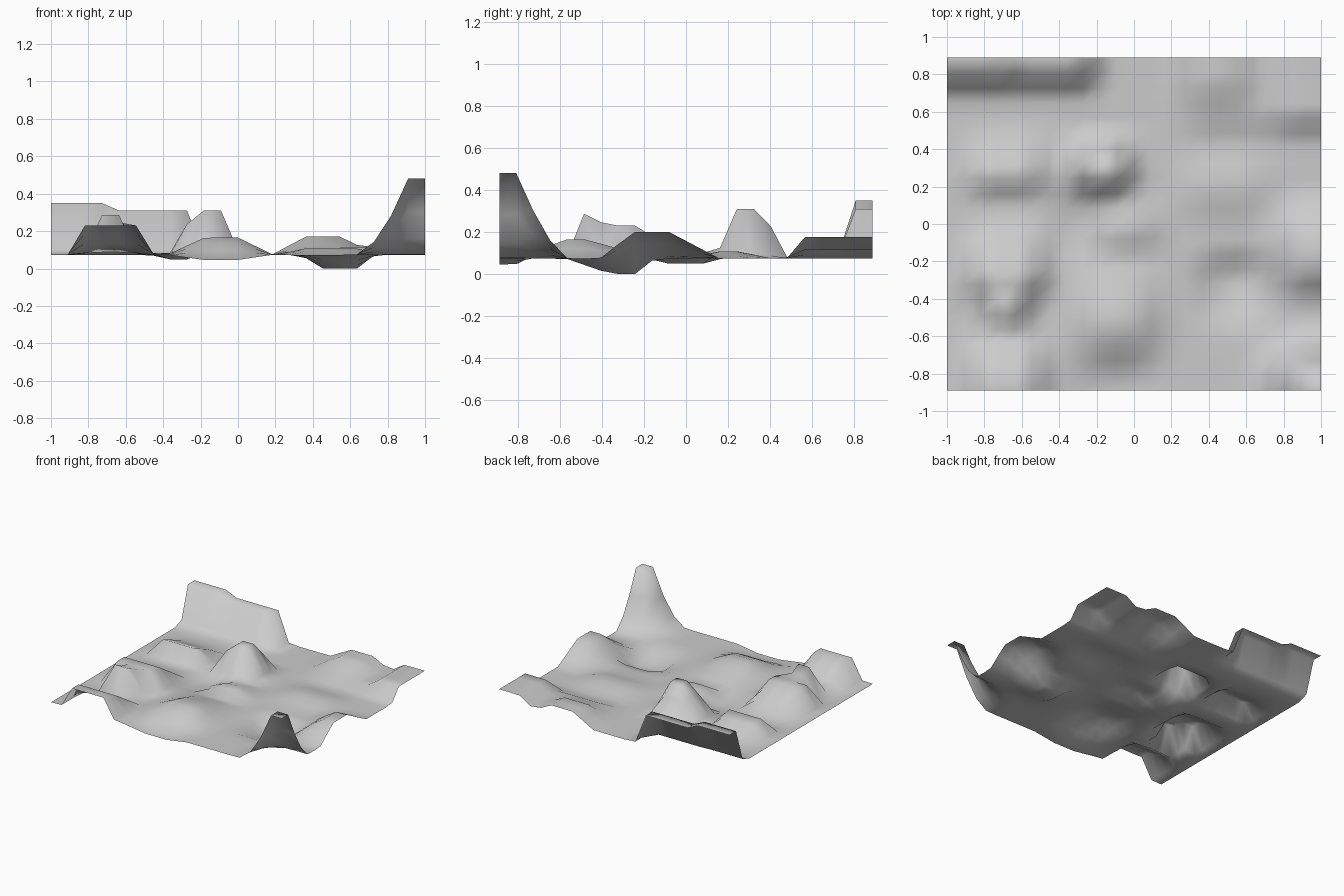
import bpy

BASE = 0.073

# Landforms: plateau x0, x1, y0, y1, height over base, then
# slope widths to the left, right, front and back
FORMS = [
    (-1.0, -.72, .80, .9, .277, .1, .09, .081, .1),     # back wall, tall part
    (-.73, -.27, .80, .9, .237, .1, .091, .081, .1),    # back wall, low part
    (-.82, -.54, -.9, -.80, .157, .091, .091, .1, .25),   # front left mound
    (-.73, -.63, -.49, -.48, .214, .091, .091, .081, .4),  # left peak
    (-.82, -.54, -.33, -.24, .157, .091, .091, .081, .25),   # left shoulder
    (-.82, -.54, .24, .25, .11, .091, .091, .081, .25),    # left rear hill
    (-.23, -.09, .24, .36, .237, .14, .1, .1, .125),     # central hill
    (-.18, 0, -.57, -.48, .092, .2, .19, .24, .33),       # front hill
    (-.09, .02, -.08, 0, .055, .15, .15, .081, .16),      # small middle bump
    (.36, .63, .16, .25, .035, .15, .15, .16, .16),       # low right bump
    (.36, .8, .56, .9, .042, .15, .1, .09, .1),          # back terrace
    (.36, .55, .72, .9, .097, .18, .19, .16, .1),         # back bump
    (.82, 1.0, .56, .9, .102, .1, .1, .081, .1),          # back right block
    (.90, 1.0, -.25, -.08, .127, .19, .1, .16, .24),      # right edge hump
    (.44, .64, -.36, -.24, -.073, .1, .1, .21, .09),      # hollow
]


def ramp(v, lo, hi, w_lo, w_hi):
    # 1 on the plateau, falling linearly to 0 on both sides
    if v < lo - 1e-3:
        return max(0, 1 - (lo - v) / w_lo)
    if v > hi + 1e-3:
        return max(0, 1 - (v - hi) / w_hi)
    return 1


def height(x, y):
    up = down = 0
    for x0, x1, y0, y1, h, l, r, f, b in FORMS:
        v = h * ramp(x, x0, x1, l, r) * ramp(y, y0, y1, f, b)
        up, down = max(up, v), min(down, v)
    # tall corner peak with a concave flank
    px, py = ramp(x, .908, 1, .29, 1), ramp(y, -.9, -.807, 1, .25)
    up = max(up, .407 * px ** 1.8 * py ** 1.5)
    # shallow dips at the front edge and beside the middle bump
    down = min(down, -.027 * ramp(x, -.19, 0, .18, .18) * ramp(y, -.9, -.8, 1, .12),
               -.024 * ramp(x, -.37, -.27, .1, .1) * ramp(y, -.09, .09, .09, .09))
    return BASE + up + down


# Terrain sheet
bpy.ops.mesh.primitive_grid_add(x_subdivisions=22, y_subdivisions=22, size=2)
terrain = bpy.context.object
terrain.name = "terrain"
for v in terrain.data.vertices:
    v.co.y *= .8889
    v.co.z = height(v.co.x, v.co.y)
bpy.ops.object.shade_smooth()
